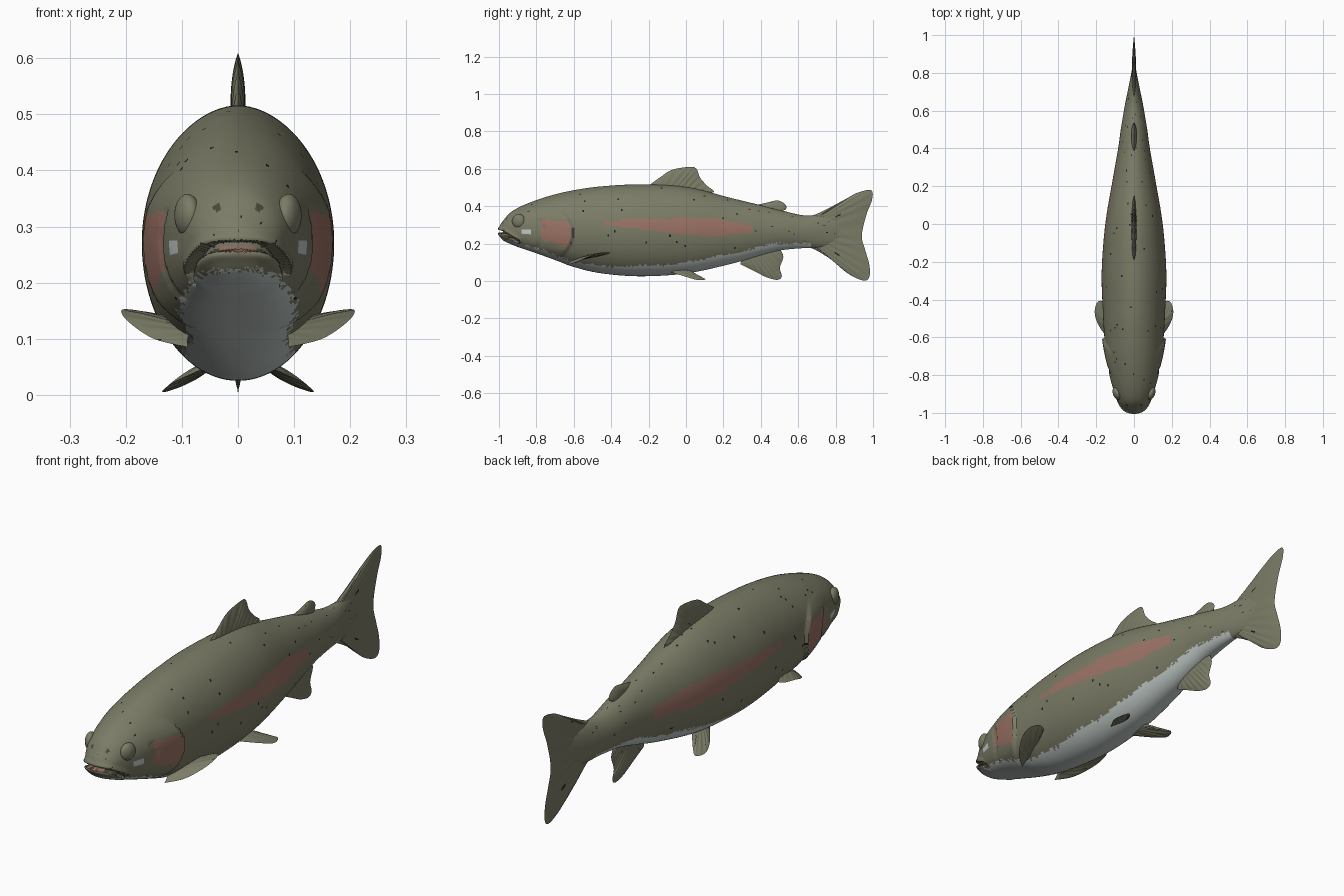
import bpy, bmesh, math, random
from mathutils import Vector

random.seed(4)
cube = bpy.data.objects.get("Cube")
if cube:
    bpy.data.objects.remove(cube)


def material(name, rgb):
    mat = bpy.data.materials.new(name)
    mat.use_nodes = True
    mat.diffuse_color = (*rgb, 1)
    mat.node_tree.nodes["Principled BSDF"].inputs["Base Color"].default_value = (*rgb, 1)
    return mat


OLIVE, PALE, PINK, SPECK, SHADE = range(5)
palette = [material("olive skin", (.2, .2, .135)),
           material("pale belly", (.54, .6, .58)),
           material("pink flush", (.33, .17, .13)),
           material("dark speckle", (.012, .012, .01)),
           material("mouth shade", (.07, .065, .045))]


def finish(name, bm, paint):
    """Turn a bmesh into a smooth object and colour its faces by a rule."""
    bmesh.ops.remove_doubles(bm, verts=bm.verts, dist=1e-5)
    bmesh.ops.recalc_face_normals(bm, faces=bm.faces)
    for face in bm.faces:
        face.smooth = True
        face.material_index = paint(face.calc_center_median())
    mesh = bpy.data.meshes.new(name)
    bm.to_mesh(mesh)
    bm.free()
    mesh.set_sharp_from_angle(angle=math.radians(50))
    for mat in palette:
        mesh.materials.append(mat)
    obj = bpy.data.objects.new(name, mesh)
    bpy.context.collection.objects.link(obj)
    return obj


def curve_at(points, t):
    """Smooth curve through points of any dimension, t counted in points."""
    i = max(0, min(int(t), len(points) - 2))
    f = t - i
    a, b, c, d = (points[max(0, min(k, len(points) - 1))] for k in range(i - 1, i + 3))
    return [q + .5 * f * (r - p + f * (2 * p - 5 * q + 4 * r - s + f * (3 * (q - r) + s - p)))
            for p, q, r, s in zip(a, b, c, d)]


def level(table, y):
    """Straight-line lookup of a height along the body."""
    for (ya, za), (yb, zb) in zip(table, table[1:]):
        if ya <= y <= yb:
            return za + (zb - za) * (y - ya) / (yb - ya)
    return -1


def bridge(bm, rows, closed):
    for ra, rb in zip(rows, rows[1:]):
        for j in range(len(ra) if closed else len(ra) - 1):
            k = (j + 1) % len(ra)
            bm.faces.new((ra[j], ra[k], rb[k], rb[j]))


# Body stations: y, top, bottom, half width
stations = [(-1, .272, .262, .004), (-.993, .3, .235, .035), (-.975, .325, .215, .06),
            (-.94, .365, .198, .083), (-.88, .4, .175, .108), (-.8, .432, .148, .13),
            (-.7, .463, .112, .148), (-.6, .485, .075, .157), (-.46, .505, .042, .165),
            (-.25, .516, .025, .171), (0, .503, .04, .152), (.235, .445, .09, .113),
            (.4, .405, .137, .084), (.5, .38, .163, .07), (.62, .352, .175, .05),
            (.72, .35, .177, .03), (.8, .335, .2, .014), (.86, .3, .235, .004)]
belly_line = [(-.99, .225), (-.85, .19), (-.75, .16), (-.6, .1), (-.4, .075), (-.1, .085),
              (0, .1), (.18, .135), (.3, .155), (.45, .2), (.67, .2)]


def mouth_z(y):
    return .266 - .066 * max(0, (y + 1) / .115) ** 1.3


def gill_y(z):
    return -.605 - 4 * (z - .255) ** 2


def sculpt(p):
    """Press in the mouth, raise the lips and the gill covers."""
    x, y, z = p
    if y < -.88:
        gap = z - mouth_z(y)
        inward = Vector((-x, -.85 - y, 0)).normalized()
        fade = min(1, (-.88 - y) * 40)
        if abs(gap) < .008:
            p += inward * .022 * fade
        else:
            p -= inward * .007 * fade * math.exp(-((abs(gap) - .015) / .01) ** 2)
    edge = gill_y(z) - y
    if 0 < edge < .16 and .1 < z < .4:
        fade = min(1, (z - .1) * 15, (.4 - z) * 15)
        p.x += math.copysign(.013 * fade * (1 - edge / .16), x) if abs(x) > .03 else 0
    if .145 < edge < .175 and .17 < z < .33:
        p.x *= .975
    return p


def paint_body(c):
    x, y, z = abs(c.x), c.y, c.z
    if y < -.885 and abs(z - mouth_z(y)) < .008:
        return PINK if x < .035 else SHADE
    if (x - .037) ** 2 + (z - .335) ** 2 < 5e-5 and y < -.85:
        return SHADE
    if z < level(belly_line, y) + random.uniform(-.006, .006):
        return PALE
    if -.88 < y < -.83 and abs(z - .265) < .015:
        return PALE
    # Flush on the gill cover, then the stripe along the flank
    if -.77 < y < gill_y(z) - .008 and .17 - .35 * (y + .61) < z < .325:
        return PINK
    if -.44 < y < .35:
        half = .01 + .036 * min(1, (y + .44) / .45, (.42 - y) / .25)
        if abs(z - .305 + .04 * (y + .3)) < half:
            return PINK
    return SPECK if z > .13 and random.random() < .005 else OLIVE


# Body loft
SEGMENTS = 128
bm = bmesh.new()
rings = []
for i, (a, b) in enumerate(zip(stations, stations[1:])):
    steps = max(6, round((b[0] - a[0]) / .009))
    for s in range(steps + (b is stations[-1])):
        y, top, bottom, width = curve_at(stations, i + s / steps)
        boxy = 1 - .28 * max(0, min(1, (-.5 - y) / .3))
        middle = bottom + .5 * (top - bottom)
        ring = []
        for j in range(SEGMENTS):
            ang = 2 * math.pi * j / SEGMENTS
            co, si = math.cos(ang), math.sin(ang)
            power = 1.08 if si > 0 else boxy
            x = math.copysign(abs(co) ** power, co) * width
            rise = abs(si) ** (1 if si > 0 else boxy)
            z = middle + math.copysign(rise, si) * (top - bottom) / 2
            ring.append(bm.verts.new(sculpt(Vector((x, y, z)))))
        rings.append(ring)
bridge(bm, rings, True)
bm.faces.new(rings[0])
bm.faces.new(rings[-1])
finish("body", bm, paint_body)


def fin(name, root, margin, thick, normal=(1, 0, 0), side=1, rays=0):
    """Lens-shaped blade fanned from a root line to a curved margin."""
    bm = bmesh.new()
    across, down = 72, 12
    normal = Vector(normal).normalized()
    start, end = Vector(root[0]), Vector(root[1])
    for face_side in (1, -1):
        rows = []
        for i in range(across + 1):
            u = i / across
            base = start.lerp(end, u)
            rim = Vector(curve_at(margin, u * (len(margin) - 1)))
            row = []
            for j in range(down + 1):
                v = j / down
                half = thick * (1 - v ** 3) * max(0, math.sin(math.pi * u)) ** .4
                half *= 1 + .25 * v * math.cos(2 * math.pi * u * rays)
                p = base.lerp(rim, v) + normal * half * face_side
                row.append(bm.verts.new((p.x * side, p.y, p.z)))
            rows.append(row)
        bridge(bm, rows, False)
    finish(name, bm, lambda c: SPECK if random.random() < .004 else OLIVE)


def flat(points):
    return [(0, y, z) for y, z in points]


# Fins on the centre line
fin("tail_fin", flat([(.66, .34), (.66, .19)]),
    flat([(.64, .345), (.69, .355), (.77, .393), (.85, .436), (.92, .473), (.99, .485),
          (.995, .435), (.965, .355), (.94, .243), (.957, .168), (.98, .088), (.98, .02),
          (.945, .003), (.865, .04), (.775, .115), (.685, .17), (.64, .18)]), .012, rays=18)
fin("dorsal_fin", flat([(-.2, .49), (.1, .455)]),
    flat([(-.2, .51), (-.14, .553), (-.075, .594), (.02, .61), (.055, .6), (.075, .553),
          (.112, .51), (.15, .478), (.11, .465)]), .013, rays=12)
fin("adipose_fin", flat([(.38, .38), (.5, .35)]),
    flat([(.37, .405), (.43, .418), (.49, .43), (.53, .41), (.535, .385), (.5, .37)]), .014)
fin("anal_fin", flat([(.3, .12), (.48, .18)]),
    flat([(.29, .09), (.37, .05), (.435, .018), (.49, .006), (.512, .025), (.502, .07),
          (.52, .125), (.51, .16)]), .011, rays=10)

# Paired fins and eyes
for label, side in (("left", 1), ("right", -1)):
    fin(label + "_pectoral_fin", [(.09, -.62, .1), (.1, -.53, .13)],
        [(.09, -.64, .085), (.15, -.59, .1), (.195, -.52, .13), (.208, -.46, .15),
         (.19, -.41, .152), (.155, -.42, .145), (.12, -.5, .14)],
        .008, (-.5, -.2, .85), side, 8)
    fin(label + "_pelvic_fin", [(.045, -.08, .06), (.04, .01, .06)],
        [(.055, -.09, .05), (.115, 0, .022), (.135, .06, .006), (.12, .105, .008),
         (.09, .08, .022), (.05, .03, .05)], .008, (.5, 0, .87), side, 8)
    bm = bmesh.new()
    bmesh.ops.create_uvsphere(bm, u_segments=32, v_segments=20, radius=1)
    eye = finish(label + "_eye", bm, lambda c: OLIVE)
    eye.scale = (.022, .036, .038)
    eye.rotation_euler = (0, 0, -side * .3)
    eye.location = (side * .09, -.895, .32)
